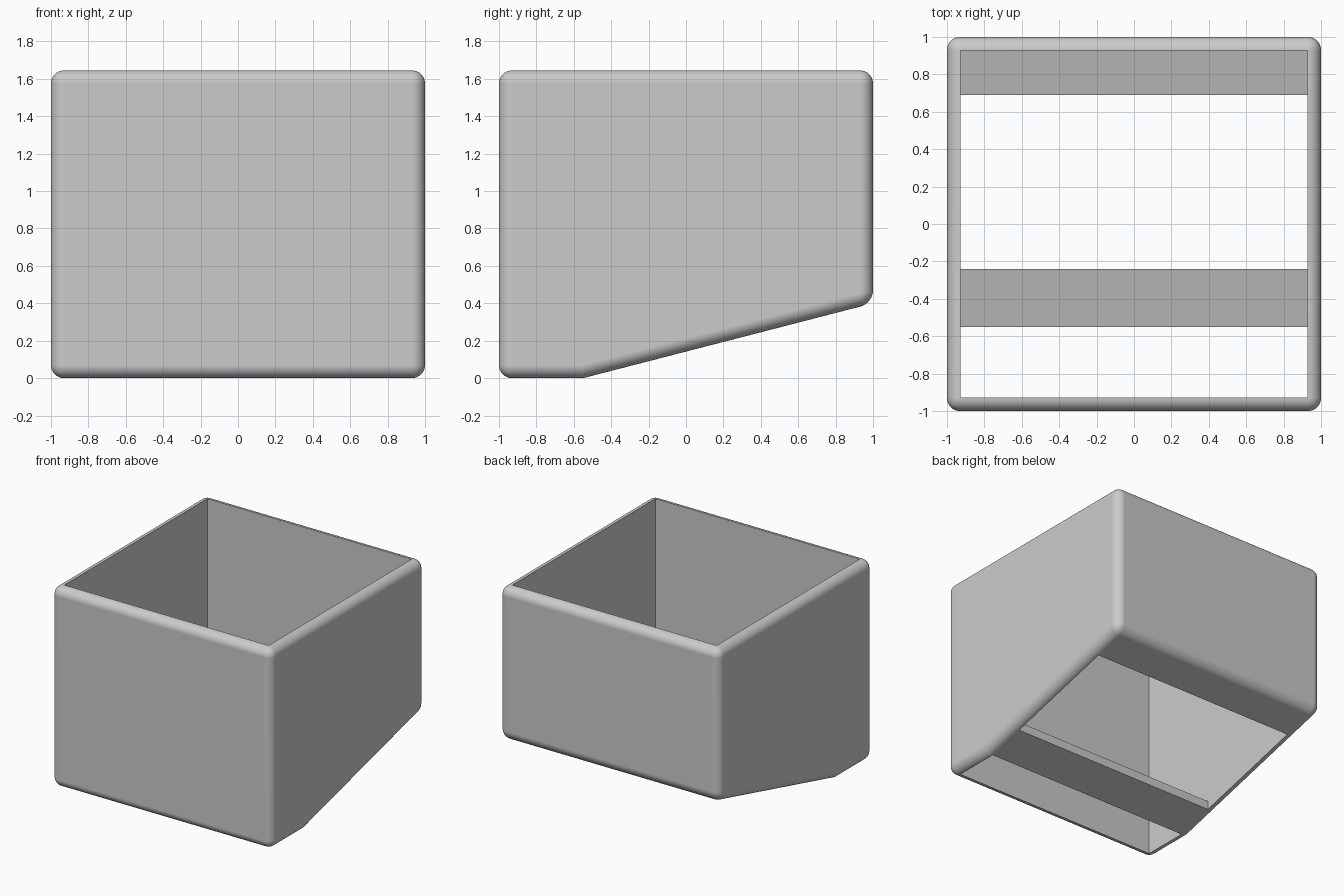
import bpy
import bmesh
from math import radians

cube = bpy.data.objects.get("Cube")
if cube:
    bpy.data.objects.remove(cube, do_unlink=True)

HEIGHT = 1.645
INNER = 0.928      # half width of the cavity
ROUND = 0.07       # radius of the outer edges
BEND = -0.55       # where the underside starts to rise
SLOPE = 0.258
FLOOR = 0.07       # floor thickness


def rise(y):
    return (y - BEND) * SLOPE


def prism(name, profile, half_width):
    """Extrude a (y, z) side profile across x."""
    bm = bmesh.new()
    face = bm.faces.new([bm.verts.new((-half_width, y, z)) for y, z in profile])
    moved = bmesh.ops.extrude_face_region(bm, geom=[face])["geom"]
    verts = [v for v in moved if isinstance(v, bmesh.types.BMVert)]
    bmesh.ops.translate(bm, verts=verts, vec=(2 * half_width, 0, 0))
    bmesh.ops.recalc_face_normals(bm, faces=bm.faces)
    mesh = bpy.data.meshes.new(name)
    bm.to_mesh(mesh)
    bm.free()
    obj = bpy.data.objects.new(name, mesh)
    bpy.context.collection.objects.link(obj)
    return obj


# Single grey plastic
grey = bpy.data.materials.new("light_grey")
grey.use_nodes = True
colour = (0.6, 0.6, 0.6, 1)
grey.diffuse_color = colour
grey.node_tree.nodes["Principled BSDF"].inputs["Base Color"].default_value = colour

# Outer block with a sloping underside
shell = prism("open_box_shell", [
    (-1, 0), (BEND, 0), (1, rise(1)), (1, HEIGHT), (-1, HEIGHT)], 1)
shell.data.materials.append(grey)

# Cavity: open top, two floor openings, two sloping floor strips left standing
cavity_profile = [(-INNER, 2), (-INNER, -1)]
for start, end in ((BEND, -0.24), (0.69, INNER)):
    cavity_profile += [(start, -1), (start, rise(start) + FLOOR),
                       (end, rise(end) + FLOOR)]
    if end < INNER:
        cavity_profile.append((end, -1))
cavity_profile.append((INNER, 2))
cavity = prism("cavity_cutter", cavity_profile, INNER)
cavity.data.materials.append(grey)
cavity.hide_render = True

# Round the outer edges, then hollow the block
bevel = shell.modifiers.new("round_edges", "BEVEL")
bevel.width = ROUND
bevel.segments = 8
bevel.limit_method = "ANGLE"
bevel.angle_limit = radians(30)
cut = shell.modifiers.new("hollow", "BOOLEAN")
cut.operation = "DIFFERENCE"
cut.solver = "EXACT"
cut.object = cavity

bpy.ops.object.select_all(action="DESELECT")
bpy.context.view_layer.objects.active = shell
shell.select_set(True)
for name in ("round_edges", "hollow"):
    bpy.ops.object.modifier_apply(modifier=name)
bpy.data.objects.remove(cavity, do_unlink=True)

# Smooth rounded edges, flat walls
bpy.ops.object.shade_smooth_by_angle(angle=radians(30))
weighted = shell.modifiers.new("flat_walls", "WEIGHTED_NORMAL")
weighted.keep_sharp = True
